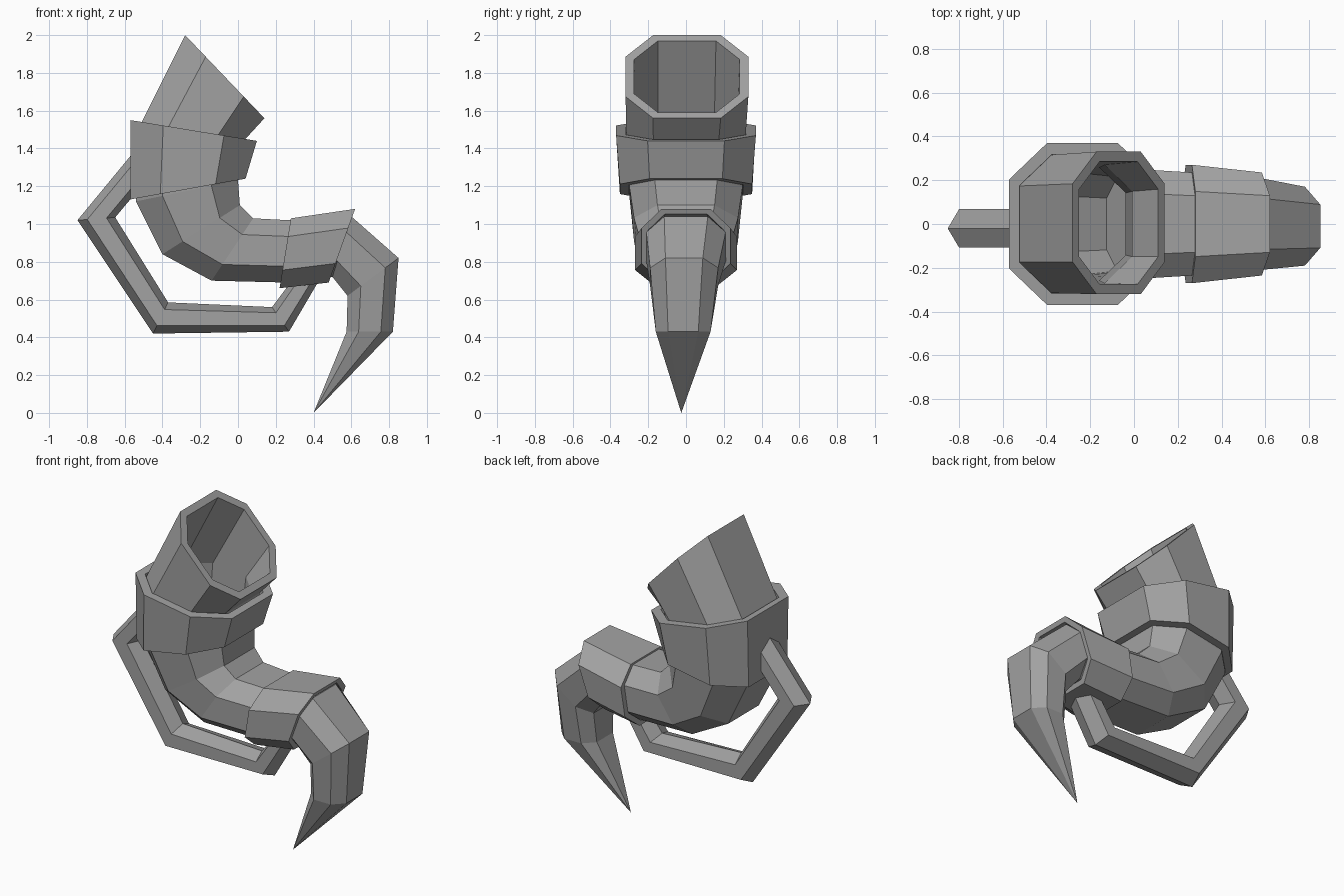
import bpy
import bmesh
from mathutils import Vector

cube = bpy.data.objects.get("Cube")
if cube:
    bpy.data.objects.remove(cube, do_unlink=True)

grey = bpy.data.materials.new("horn grey")
grey.use_nodes = True
grey.diffuse_color = (0.36, 0.36, 0.36, 1)
bsdf = grey.node_tree.nodes["Principled BSDF"]
bsdf.inputs["Base Color"].default_value = grey.diffuse_color
bsdf.inputs["Roughness"].default_value = 0.8

# Cross-sections as (position from outer to inner edge, share of half width)
OCTAGON = [(0, -.55), (0, .55), (.26, 1), (.74, 1),
           (1, .55), (1, -.55), (.74, -1), (.26, -1)]
HEXAGON = [(0, 0), (.26, 1), (.77, 1), (1, 0), (.77, -1), (.26, -1)]


def ring(outer, inner, width, y=0, scale=1, shape=OCTAGON):
    """Points of one planar section, optionally shrunk about its middle."""
    a = Vector((outer[0], y, outer[1]))
    b = Vector((inner[0], y, inner[1]))
    mid = (a + b) / 2
    points = [a.lerp(b, t) + Vector((0, s * width, 0)) for t, s in shape]
    return [mid + (p - mid) * scale for p in points]


def loft(name, rings, closed=False, tip=None):
    """Bridge rings into a flat-shaded tube; cap, point or close its ends."""
    bm = bmesh.new()
    loops = [[bm.verts.new(p) for p in r] for r in rings]
    pairs = list(zip(loops, loops[1:]))
    if closed:
        pairs.append((loops[-1], loops[0]))
    n = len(loops[0])
    for r, q in pairs:
        for i in range(n):
            j = (i + 1) % n
            bm.faces.new((r[i], r[j], q[j], q[i]))
    if not closed:
        bm.faces.new(loops[0])
        if tip:
            point = bm.verts.new(tip)
            for i in range(n):
                bm.faces.new((loops[-1][i], loops[-1][(i + 1) % n], point))
        else:
            bm.faces.new(loops[-1])
    bmesh.ops.recalc_face_normals(bm, faces=bm.faces)
    mesh = bpy.data.meshes.new(name)
    bm.to_mesh(mesh)
    bm.free()
    mesh.materials.append(grey)
    obj = bpy.data.objects.new(name, mesh)
    bpy.context.collection.objects.link(obj)
    return obj


# Horn body: outer point, inner point, half width, sideways shift
body = [
    ((-.28, 2.0), (.14, 1.56), .325, .005),
    ((-.53, 1.50), (.03, 1.44), .315, 0),
    ((-.54, 1.12), (0, 1.23), .30, 0),
    ((-.40, .84), (.01, 1.10), .275, 0),
    ((-.14, .70), (.08, 1.03), .25, 0),
    ((.26, .69), (.27, 1.02), .235, 0),
    ((.50, .72), (.60, 1.04), .21, 0),
]
# Past the second band the outside of the bend swaps over
claw = [
    ((.58, .62), (.85, .82), .18, -.01),
    ((.575, .43), (.82, .43), .145, -.015),
]
# Hollow lining runs from the bend up to the mouth, then the outside down to the tip
lining = [ring(*s, scale=.86) for s in reversed(body[:5])]
outside = [ring(*s) for s in body + claw]
loft("horn", lining + outside, tip=(.40, -.025, 0))


def band(name, first, last, thickness):
    """Hollow collar around the horn."""
    loft(name, [ring(*first), ring(*last),
                ring(*last, scale=thickness), ring(*first, scale=thickness)],
         closed=True)


band("upper_band", ((-.57, 1.55), (.10, 1.44), .37),
     ((-.57, 1.13), (.04, 1.24), .35), .86)
band("lower_band", ((.22, .66), (.28, 1.03), .27),
     ((.48, .69), (.62, 1.08), .235), .86)

# Carrying handle between the two bands
handle = [
    ((-.52, 1.42), (-.52, 1.19)),
    ((-.85, 1.02), (-.65, 1.035)),
    ((-.45, .42), (-.37, .585)),
    ((.27, .43), (.18, .56)),
    ((.44, .72), (.30, .72)),
]
loft("handle", [ring(o, i, .088, -.02, shape=HEXAGON) for o, i in handle])
